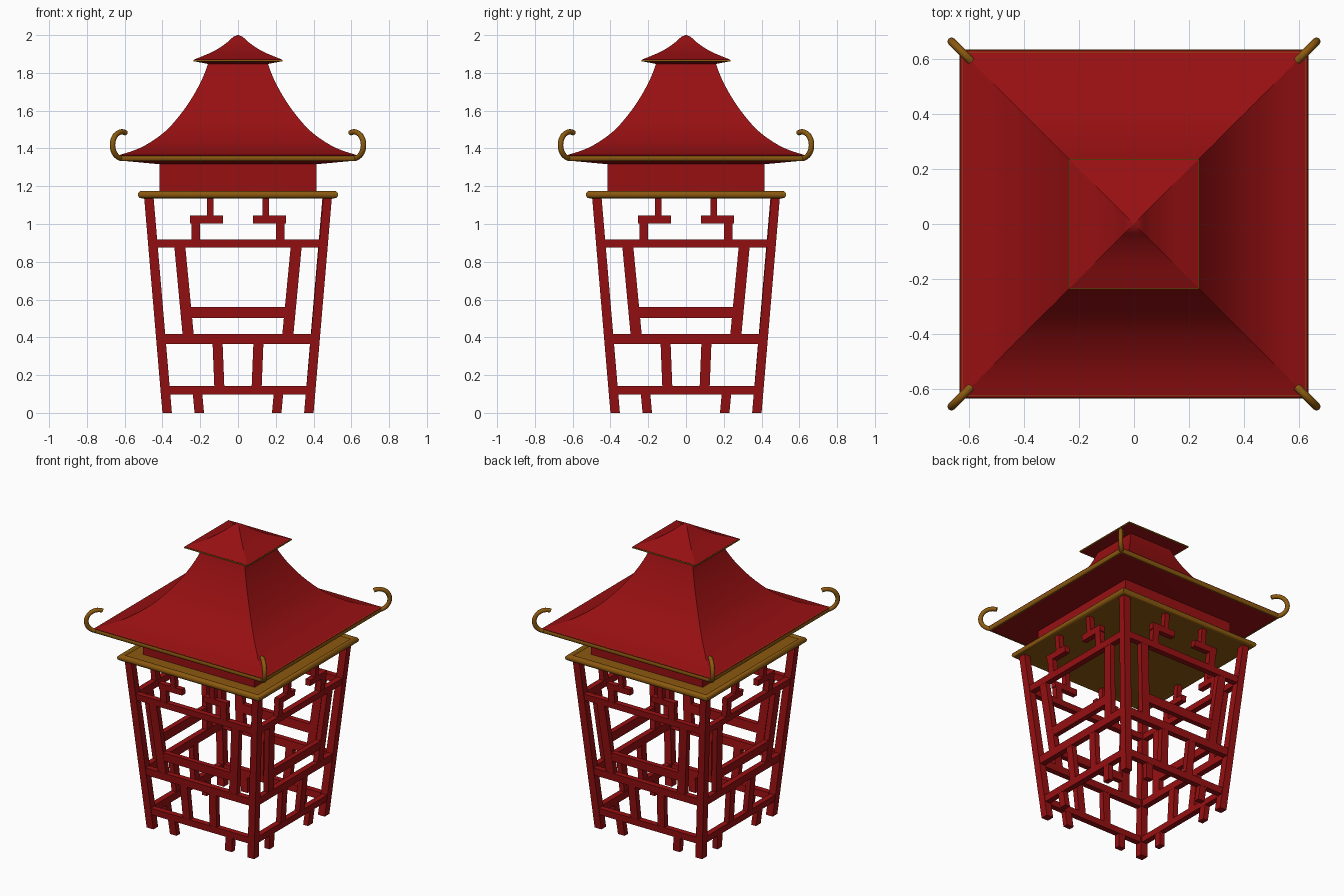
import bpy, bmesh, math
from mathutils import Vector, Matrix

if "Cube" in bpy.data.objects:
    bpy.data.objects.remove(bpy.data.objects["Cube"])


def material(name, rgb):
    m = bpy.data.materials.new(name)
    m.diffuse_color = (*rgb, 1)
    m.use_nodes = True
    m.node_tree.nodes["Principled BSDF"].inputs["Base Color"].default_value = m.diffuse_color
    return m


RED = material("deep red", (0.31, 0.005, 0.006))
GOLD = material("antique gold", (0.26, 0.10, 0.005))


def finish(bm, name, mat, smooth=None):
    bmesh.ops.recalc_face_normals(bm, faces=bm.faces)
    me = bpy.data.meshes.new(name)
    bm.to_mesh(me)
    bm.free()
    me.materials.append(mat)
    ob = bpy.data.objects.new(name, me)
    bpy.context.collection.objects.link(ob)
    if smooth:
        bpy.ops.object.select_all(action='DESELECT')
        bpy.context.view_layer.objects.active = ob
        ob.select_set(True)
        bpy.ops.object.shade_smooth_by_angle(angle=math.radians(smooth))
    return ob


def square_loft(name, profile, mat, smooth=None, closed=False):
    """Sweep a (half width, z) profile around a square plan with mitred corners."""
    bm = bmesh.new()
    rings = [[bm.verts.new((sx * h, sy * h, z))
              for sx, sy in ((-1, -1), (1, -1), (1, 1), (-1, 1))] for h, z in profile]
    pairs = list(zip(rings, rings[1:]))
    if closed:
        pairs.append((rings[-1], rings[0]))
    for a, b in pairs:
        for i in range(4):
            j = (i + 1) % 4
            bm.faces.new((a[i], a[j], b[j], b[i]))
    if not closed:
        bm.faces.new(rings[0])
        bm.faces.new(rings[-1])
    return finish(bm, name, mat, smooth)


def spline(pts, n=5):
    """Smooth curve through the profile points."""
    p = [Vector(q) for q in pts]
    p = [2 * p[0] - p[1]] + p + [2 * p[-1] - p[-2]]
    out = []
    for a, b, c, d in zip(p, p[1:], p[2:], p[3:]):
        for k in range(n):
            t = k / n
            out.append(0.5 * (2 * b + (c - a) * t + (2 * a - 5 * b + 4 * c - d) * t * t
                              + (3 * b - a - 3 * c + d) * t ** 3))
    return [tuple(v) for v in out] + [tuple(p[-2])]


def half(z):
    """Outer half width of the flaring cage at height z."""
    return 0.40 + 0.085 * z


def bar(bm, low, high, z0, z1, out=0.004, depth=0.042):
    """Slanted bar in the front panel: x spans at its lower and upper ends."""
    v = []
    for d in (out, depth):
        for x, z in ((low[0], z0), (low[1], z0), (high[1], z1), (high[0], z1)):
            v.append(bm.verts.new((x, -(half(z) - d), z)))
    for f in ((0, 1, 2, 3), (7, 6, 5, 4), (0, 4, 5, 1), (1, 5, 6, 2), (2, 6, 7, 3), (3, 7, 4, 0)):
        bm.faces.new([v[i] for i in f])


def four_sides(bm):
    src = list(bm.verts) + list(bm.edges) + list(bm.faces)
    for k in (1, 2, 3):
        new = bmesh.ops.duplicate(bm, geom=src)["geom"]
        bmesh.ops.rotate(bm, verts=[g for g in new if isinstance(g, bmesh.types.BMVert)],
                         matrix=Matrix.Rotation(k * math.pi / 2, 3, 'Z'))


# Corner posts
bm = bmesh.new()
bar(bm, (half(0) - 0.05, half(0)), (half(1.15) - 0.045, half(1.15)), 0, 1.15, 0, 0.05)
four_sides(bm)
finish(bm, "corner_posts", RED)

# Horizontal rails
bm = bmesh.new()
for z0, z1 in ((0.097, 0.142), (0.366, 0.417), (0.876, 0.919)):
    a, b = half(z0) - 0.04, half(z1) - 0.04
    bar(bm, (-a, a), (-b, b), z0, z1)
bar(bm, (-0.26, 0.26), (-0.26, 0.26), 0.502, 0.56, 0.006, 0.04)
four_sides(bm)
finish(bm, "lattice_rails", RED)

# Mirrored lattice uprights, stepped ornaments and small feet
UPRIGHTS = [
    ((0.18, 0.23), (0.19, 0.24), 0.0, 0.11),
    ((0.072, 0.125), (0.082, 0.135), 0.13, 0.38),
    ((0.233, 0.292), (0.28, 0.338), 0.40, 0.89),
    ((0.20, 0.247), (0.20, 0.247), 0.91, 1.01),
    ((0.08, 0.253), (0.08, 0.253), 1.003, 1.044),
    ((0.129, 0.164), (0.129, 0.164), 1.035, 1.15),
]
bm = bmesh.new()
for low, high, z0, z1 in UPRIGHTS:
    bar(bm, low, high, z0, z1, 0.005, 0.041)
    bar(bm, (-low[1], -low[0]), (-high[1], -high[0]), z0, z1, 0.005, 0.041)
four_sides(bm)
finish(bm, "lattice_uprights", RED)

# Gold ceiling plate with rounded rim
square_loft("ceiling_plate", [(0.51, 1.14), (0.51, 1.166)], GOLD)
rim = [(0.51 + 0.02 * math.cos(t), 1.156 + 0.02 * math.sin(t))
       for t in (math.tau * i / 12 for i in range(12))]
square_loft("ceiling_rim", rim, GOLD, 35, closed=True)

# Collar below the roof
square_loft("collar", [(0.415, 1.16), (0.415, 1.335)], RED)

# Flared main roof
slope = spline([(0.632, 1.364), (0.555, 1.388), (0.48, 1.423), (0.386, 1.49), (0.307, 1.577),
                (0.238, 1.677), (0.185, 1.778), (0.155, 1.86)])
square_loft("main_roof", [(0.40, 1.315), (0.625, 1.336)] + slope, RED, 20)
eave = [(0.622 + 0.013 * math.cos(t), 1.35 + 0.017 * math.sin(t))
        for t in (math.tau * i / 10 for i in range(10))]
square_loft("eave_trim", eave, GOLD, 40, closed=True)

# Small cap roof with thin trim
cap = spline([(0.233, 1.87), (0.13, 1.914), (0.063, 1.957), (0.028, 1.988), (0.003, 2.0)], 4)
square_loft("cap_roof", [(0.145, 1.845), (0.23, 1.861)] + cap, RED, 20)
square_loft("cap_trim", [(0.226, 1.861), (0.236, 1.861), (0.236, 1.869), (0.226, 1.869)],
            GOLD, closed=True)

# Curled hooks at the roof corners
bm = bmesh.new()
N, SIDES, R, TUBE = 18, 8, 0.07, 0.0145
rings = []
for i in range(N + 1):
    a = math.radians(-115 + 230 * i / N)
    ring = []
    for j in range(SIDES):
        b = math.tau * j / SIDES
        r = R + TUBE * math.cos(b)
        d = 0.615 * math.sqrt(2) + r * math.cos(a)
        s = TUBE * math.sin(b)
        ring.append(bm.verts.new(((d - s) / math.sqrt(2), -(d + s) / math.sqrt(2),
                                  1.418 + r * math.sin(a))))
    rings.append(ring)
for p, q in zip(rings, rings[1:]):
    for j in range(SIDES):
        k = (j + 1) % SIDES
        bm.faces.new((p[j], p[k], q[k], q[j]))
bm.faces.new(rings[0])
bm.faces.new(rings[-1])
four_sides(bm)
finish(bm, "corner_hooks", GOLD, 50)
